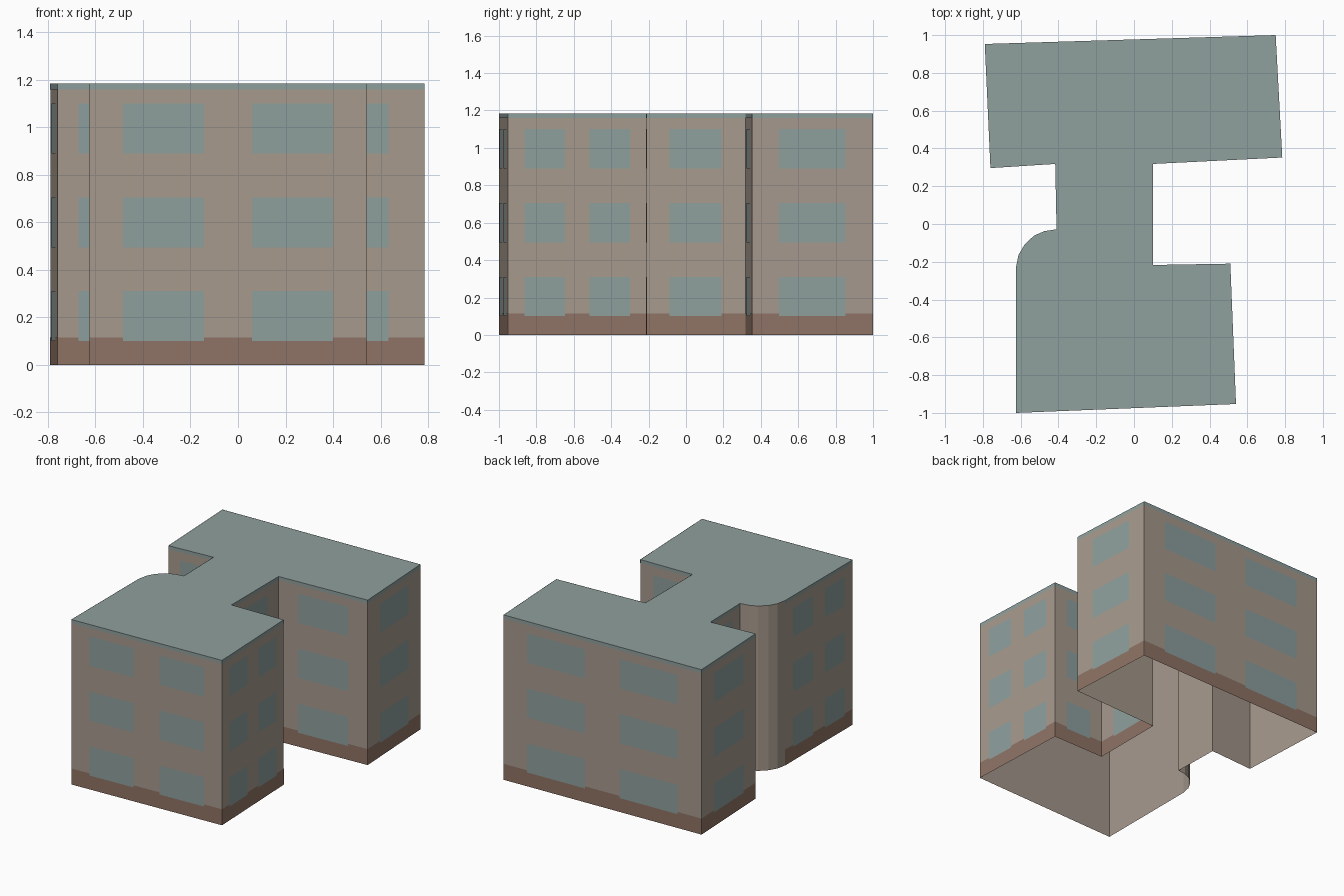
import bpy
import bmesh
from mathutils import Vector

cube = bpy.data.objects.get("Cube")
if cube:
    bpy.data.objects.remove(cube, do_unlink=True)


def material(name, rgb):
    mat = bpy.data.materials.new(name)
    mat.use_nodes = True
    color = tuple((c / 255) ** 2.2 for c in rgb) + (1,)
    mat.diffuse_color = color
    mat.node_tree.nodes["Principled BSDF"].inputs["Base Color"].default_value = color
    return mat


WALL = material("warm_beige_wall", (166, 153, 141))
PLINTH = material("brown_plinth", (142, 115, 101))
GLASS = material("grey_teal_roof_and_glass", (141, 158, 156))

HEIGHT = 1.185
PLINTH_TOP = 0.115
BAND_BOTTOM = 1.16
FLOORS = [(0.10, 0.31), (0.495, 0.705), (0.89, 1.10)]

# Footprint, counter-clockwise: straight corners, then the rounded corner
corners = [(-0.625, -1), (0.54, -0.953), (0.51, -0.21), (0.1, -0.217),
           (0.1, 0.318), (0.785, 0.352), (0.75, 1), (-0.79, 0.953),
           (-0.76, 0.296), (-0.417, 0.318), (-0.41, -0.028)]
curve = [(-0.475, -0.038), (-0.53, -0.062), (-0.58, -0.11),
         (-0.612, -0.165), (-0.625, -0.23)]
outline = [Vector(p) for p in corners + curve]
edges = list(zip(outline, outline[1:] + outline[:1]))
facades = [(a, b) for a, b in edges if (b - a).length > 0.2]


def build(name, quads, mat):
    bm = bmesh.new()
    for q in quads:
        bm.faces.new([bm.verts.new(p) for p in q])
    bmesh.ops.remove_doubles(bm, verts=bm.verts, dist=0.0001)
    mesh = bpy.data.meshes.new(name)
    bm.to_mesh(mesh)
    bm.free()
    mesh.materials.append(mat)
    obj = bpy.data.objects.new(name, mesh)
    bpy.context.collection.objects.link(obj)
    return obj


def panel(a, b, start, end, low, high, lift):
    """Upright rectangle on the wall a-b, between two fractions of its length."""
    d = (b - a).normalized()
    out = Vector((d.y, -d.x)) * lift
    p, q = a.lerp(b, start) + out, a.lerp(b, end) + out
    return [(p.x, p.y, low), (q.x, q.y, low), (q.x, q.y, high), (p.x, p.y, high)]


def bays(length):
    """Two windows on long walls, one centred window on the others."""
    if length > 0.71:
        return [(0.12, 0.413), (0.587, 0.88)]
    margin = 0.3 - 0.115 * length
    return [(margin, 1 - margin)]


# Open-bottomed wall shell and flat roof
build("outer_walls", [panel(a, b, 0, 1, 0, HEIGHT, 0) for a, b in edges], WALL)
build("flat_roof", [[(p.x, p.y, HEIGHT) for p in outline]], GLASS)

# Painted plinth, roof edge band and windows on the straight facades
build("plinth", [panel(a, b, 0, 1, 0, PLINTH_TOP, 0.001) for a, b in facades], PLINTH)
build("roof_edge_band", [panel(a, b, 0, 1, BAND_BOTTOM, HEIGHT, 0.001)
                         for a, b in facades], GLASS)
build("windows", [panel(a, b, s, e, low, high, 0.002)
                  for a, b in facades
                  for s, e in bays((b - a).length)
                  for low, high in FLOORS], GLASS)
